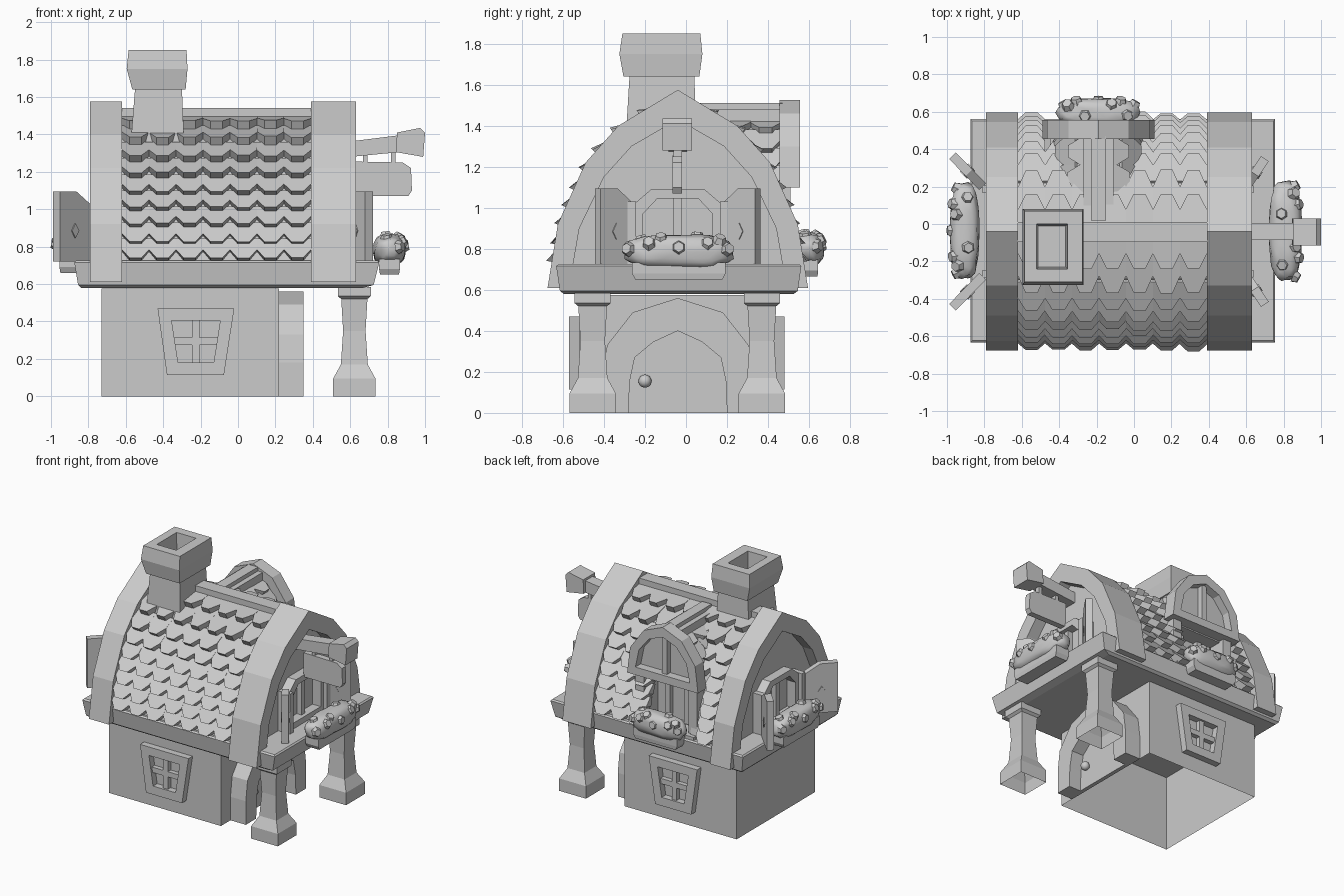
import bpy, bmesh, math, random
from mathutils import Vector, Matrix

if "Cube" in bpy.data.objects:
    bpy.data.objects.remove(bpy.data.objects["Cube"])

random.seed(4)
C = -0.04      # y of the ridge line
D = -0.19      # x of the dormer centre


def finish(name, bm, smooth=False):
    bmesh.ops.recalc_face_normals(bm, faces=bm.faces)
    me = bpy.data.meshes.new(name)
    bm.to_mesh(me)
    bm.free()
    for p in me.polygons:
        p.use_smooth = smooth
    ob = bpy.data.objects.new(name, me)
    bpy.context.collection.objects.link(ob)
    return ob


def at(axis, p, a):
    return Vector((a, p[0], p[1])) if axis == 'x' else Vector((p[0], a, p[1]))


def prism(name, pts, axis, a0, a1):
    bm = bmesh.new()
    A, B = ([bm.verts.new(at(axis, p, a)) for p in pts] for a in (a0, a1))
    bm.faces.new(A)
    bm.faces.new(B)
    for i in range(len(pts)):
        j = (i + 1) % len(pts)
        bm.faces.new((A[i], A[j], B[j], B[i]))
    return finish(name, bm)


def band(name, outer, inner, axis, a0, a1, closed):
    bm = bmesh.new()
    loops = [[bm.verts.new(at(axis, p, a)) for p in pts]
             for pts, a in ((outer, a0), (outer, a1), (inner, a1), (inner, a0))]
    n = len(outer)
    for k in range(4):
        P, Q = loops[k], loops[(k + 1) % 4]
        for i in range(n if closed else n - 1):
            j = (i + 1) % n
            bm.faces.new((P[i], P[j], Q[j], Q[i]))
    if not closed:
        for i in (0, n - 1):
            bm.faces.new([l[i] for l in loops])
    return finish(name, bm)


def box(name, x0, x1, y0, y1, z0, z1):
    return prism(name, [(x0, z0), (x1, z0), (x1, z1), (x0, z1)], 'y', y0, y1)


def loft(name, rings, cap_start=False):
    # each ring: x0, x1, y0, y1, z ; the start stays open unless capped
    bm = bmesh.new()
    R = [[bm.verts.new(v) for v in ((a, c, z), (b, c, z), (b, d, z), (a, d, z))]
         for a, b, c, d, z in rings]
    for P, Q in zip(R, R[1:]):
        for i in range(4):
            bm.faces.new((P[i], P[i - 1], Q[i - 1], Q[i]))
    bm.faces.new(R[-1])
    if cap_start:
        bm.faces.new(R[0])
    return finish(name, bm)


def arch(half, c):
    # half profile (bottom to peak) mirrored about c
    L = [(c - h, z) for h, z in half]
    return L + [(c + h, z) for h, z in reversed(half) if h > 0]


def at_height(prof, z):
    for p, q in zip(prof, prof[1:]):
        if z <= q[1] or q == prof[-1]:
            return Vector(p).lerp(Vector(q), min((z - p[1]) / (q[1] - p[1]), 1))


def tiles(name, prof, c, axis, a0, a1, cols, rows, thick, skip=lambda side, k, z: False):
    # rows evenly spaced in height; each tile is a thick slab with a pointed lower end
    bm = bmesh.new()
    z0, z1 = prof[0][1], prof[-1][1]
    w, step = (a1 - a0) / cols, (z1 - z0) / rows
    shape = [(0, 1), (1, 1), (1, .42), (.72, 0), (.28, 0), (0, .42)]
    for side in (-1, 1):
        for r in range(rows):
            p, q = at_height(prof, z0 + r * step), at_height(prof, z0 + (r + 1.35) * step)
            t = (q - p).normalized()
            n = Vector((t.y, -t.x))
            for k in range(cols):
                if skip(side, k, p.y):
                    continue
                jit = random.uniform(-.006, .006)
                loops = []
                for lo, hi in ((thick + jit, .015), (-.01, -.01)):
                    vs = []
                    for u, v in shape:
                        b = p.lerp(q, v) + n * (lo + (hi - lo) * v)
                        vs.append(bm.verts.new(at(axis, (c + side * b.x, b.y), a0 + (k + u) * w)))
                    loops.append(vs)
                    bm.faces.new(vs)
                for i in range(6):
                    bm.faces.new((loops[0][i], loops[0][i - 1], loops[1][i - 1], loops[1][i]))
    return finish(name, bm)


# lower body, open underneath
loft("lower_walls", [(-.73, .22, -.52, .43, 0), (-.73, .22, -.52, .43, .575)])

# side windows with slanted frames
for s in (-1, 1):
    y = lambda v: C - .005 + s * v
    o = [(-.43, .47), (-.02, .47), (-.075, .115), (-.38, .115)]
    i = [(-.355, .405), (-.095, .405), (-.13, .18), (-.32, .18)]
    band("side_window_frame", o, i, 'y', y(.475), y(.525), True)
    a, b = sorted((y(.475), y(.51)))
    box("window_upright", -.245, -.205, a, b, .17, .415)
    box("window_crossbar", -.345, -.105, a, b, .275, .315)

# door with arched surround
door = [(.24, 0), (.235, .15), (.21, .27), (.12, .345), (0, .40)]
sur = [(.365, 0), (.365, .18), (.345, .33), (.22, .49), (0, .56)]
band("door_surround", arch(sur, C), arch(door, C), 'x', .22, .35, False)
prism("door", arch(door, C), 'x', .22, .25)
bm = bmesh.new()
bmesh.ops.create_uvsphere(bm, u_segments=12, v_segments=8, radius=.032,
                          matrix=Matrix.Translation((.275, -.2, .155)))
finish("door_knob", bm, True)

# porch columns
for y in (-.455, .37):
    prof = [(.113, 0), (.113, .095), (.072, .17), (.07, .2), (.06, .35), (.07, .52), (.088, .535), (.088, .585)]
    loft("porch_column", [(.622 - r, .622 + r, y - r, y + r, z) for r, z in prof])

# upper floor slab
slab = loft("upper_floor", [(-.84, .67, -.595, .525, .58), (-.855, .725, -.615, .545, .595),
                            (-.875, .755, -.633, .562, .715), (-.865, .745, -.622, .552, .725)], True)

# roof core with dormer recess
roof_half = [(.57, .70), (.525, .92), (.395, 1.20), (.25, 1.36), (0, 1.49)]
roof = prism("roof_core", arch(roof_half, C), 'x', -.71, .54)
cut = box("recess_cutter", D - .21, D + .21, .34, .8, .74, 1.12)
cut.hide_render = True
cut.hide_set(True)
m = roof.modifiers.new("recess", 'BOOLEAN')
m.operation, m.object, m.solver = 'DIFFERENCE', cut, 'EXACT'
tile_half = [(.56, .725), (.52, .92), (.395, 1.20), (.25, 1.36), (0, 1.49)]
tiles("roof_tiles", tile_half, C, 'x', -.62, .39, 7, 9, .078,
      lambda side, k, z: side > 0 and 1 <= k <= 3 and z < 1.1)
box("ridge_beam", -.63, .40, C - .055, C + .05, 1.45, 1.54)

# gable arches
g_out = [(.635, .61), (.585, .92), (.45, 1.22), (.29, 1.40), (0, 1.575)]
g_in = [(.53, .61), (.48, .90), (.36, 1.15), (.225, 1.30), (0, 1.43)]
for n, a, b in (("front_gable", .39, .63), ("back_gable", -.79, -.62)):
    band(n, arch(g_out, C), arch(g_in, C), 'x', a, b, False)

# gable windows and open shutters
for s, wall, hinge, reach in ((1, .53, .60, (.10, .15)), (-1, -.70, -.81, (.16, .165))):
    band("gable_window_frame", arch([(.24, .72), (.235, 1.0), (.13, 1.09)], C),
         arch([(.17, .77), (.17, .97), (.10, 1.045)], C), 'x', wall, wall + s * .08, True)
    a, b = sorted((wall, wall + s * .05))
    box("gable_window_bar", a, b, C - .02, C + .02, .75, 1.06)
    for t in (-1, 1):
        py = C + t * .225
        box("gable_window_post", *sorted((wall, wall + s * .11)), py - .02, py + .02, .72, 1.03)
        w = math.hypot(*reach)
        mat = Matrix.Translation((hinge, C + t * .24, 0)) @ Matrix.Rotation(
            math.atan2(t * reach[1], s * reach[0]), 4, 'Z')
        for nm, pts, th in (
                ("shutter", [(0, .72), (w, .72), (w, 1.095), (w * .45, 1.095), (0, 1.03)], .025),
                ("shutter_diamond", [(w * .38, .885), (w * .5, .845), (w * .62, .885), (w * .5, .925)], .031)):
            prism(nm, pts, 'y', -th, th).matrix_world = mat

# dormer
d_half = [(.19, 1.09), (.18, 1.28), (.11, 1.38), (0, 1.43)]
prism("dormer_core", arch(d_half, D), 'y', .0, .47)
tiles("dormer_tiles", d_half, D, 'y', .03, .46, 3, 4, .06)
box("dormer_ridge", D - .08, D + .08, .02, .47, 1.42, 1.48)
box("dormer_ridge_cap", D - .04, D + .04, .02, .47, 1.46, 1.51)
d_in = [(.23, 1.16), (.20, 1.30), (.115, 1.405), (0, 1.45)]
band("dormer_arch", arch([(.30, 1.10), (.275, 1.30), (.16, 1.46), (0, 1.525)], D),
     arch(d_in, D), 'y', .455, .555, True)
prism("dormer_pane", arch(d_in, D), 'y', .465, .49)
box("dormer_bar", D - .02, D + .02, .47, .53, 1.13, 1.47)
for t in (-1, 1):
    px = D + t * .225
    box("dormer_post", px - .035, px + .035, .34, .51, .72, 1.11)
    box("dormer_inner_bar", D + t * .08 - .02, D + t * .08 + .02, .32, .38, .74, 1.12)
box("dormer_sill", D - .26, D + .26, .40, .55, .70, .75)

# chimney, with a hollow top
loft("chimney_shaft", [(-.575, -.285, -.30, .06, 1.30), (-.57, -.29, -.29, .05, 1.40), (-.55, -.30, -.275, .04, 1.65)])
loft("chimney_cap", [(-.51, -.35, -.22, -.01, 1.64), (-.565, -.28, -.305, .065, 1.64), (-.595, -.27, -.325, .08, 1.75),
                     (-.585, -.275, -.31, .07, 1.85), (-.52, -.355, -.24, -.0, 1.85), (-.51, -.365, -.23, -.01, 1.68)])

# hanging sign on a bracket
prism("sign_arm", [(.5, 1.27), (.86, 1.305), (.86, 1.395), (.5, 1.35)], 'y', C - .045, C + .045)
prism("sign_arm_head", [(.845, 1.305), (.99, 1.28), (1.0, 1.41), (.975, 1.435), (.85, 1.41)], 'y', C - .075, C + .07)
prism("sign_board", [(.60, 1.07), (.91, 1.07), (.93, 1.10), (.925, 1.22), (.88, 1.25), (.60, 1.255)],
      'y', C - .025, C + .02)
for x in (.68, .83):
    box("sign_hanger", x - .012, x + .012, C - .02, C + .02, 1.22, 1.32)


# flower boxes: pot, lumpy bush and six-sided buds
def flowers(x, y, z, rx, ry, rz, out):
    mid, rad = Vector((x, y, z)), Vector((rx, ry, rz))
    full = lambda d: Vector([math.copysign(abs(c) ** .7, c) * r for c, r in zip(d, rad)])
    bump = lambda d: .97 + .06 * math.sin(7 * d.x + 9 * d.y + 2) * math.cos(8 * d.z + 5 * d.y)
    bm = bmesh.new()
    bmesh.ops.create_icosphere(bm, subdivisions=3, radius=1)
    for v in bm.verts:
        d = v.co.normalized()
        v.co = mid + full(d) * bump(d)
    finish("flower_bush", bm, True)
    bm = bmesh.new()
    side = Vector((-out.y, out.x, 0))
    for k in range(9):
        u = -.85 + 1.7 * k / 8
        ang = (.15, 1.0, .5, 1.7)[k * 3 % 4]
        c = math.sqrt(1 - u * u)
        d = side * u + out * c * math.cos(ang) + Vector((0, 0, c * math.sin(ang)))
        nrm = Vector([a / b for a, b in zip(d, rad)]).normalized()
        M = Matrix.Translation(mid + full(d) * bump(d)) @ nrm.to_track_quat('Z', 'Y').to_matrix().to_4x4()
        bmesh.ops.create_cone(bm, cap_ends=True, segments=6, radius1=.038, radius2=.026, depth=.03, matrix=M)
    finish("flower_buds", bm)
    hx, hy = (rx * .62, ry * .83) if out.x else (rx * .83, ry * .62)
    loft("flower_pot", [(x - hx * .9, x + hx * .9, y - hy * .93, y + hy * .93, z - rz - .05),
                        (x - hx, x + hx, y - hy, y + hy, z - rz - .02), (x - hx, x + hx, y - hy, y + hy, z - rz * .6)], True)


flowers(.81, -.035, .785, .09, .275, .085, Vector((1, 0, 0)))
flowers(-.905, -.035, .795, .08, .265, .085, Vector((-1, 0, 0)))
flowers(D, .595, .80, .225, .08, .085, Vector((0, 1, 0)))
